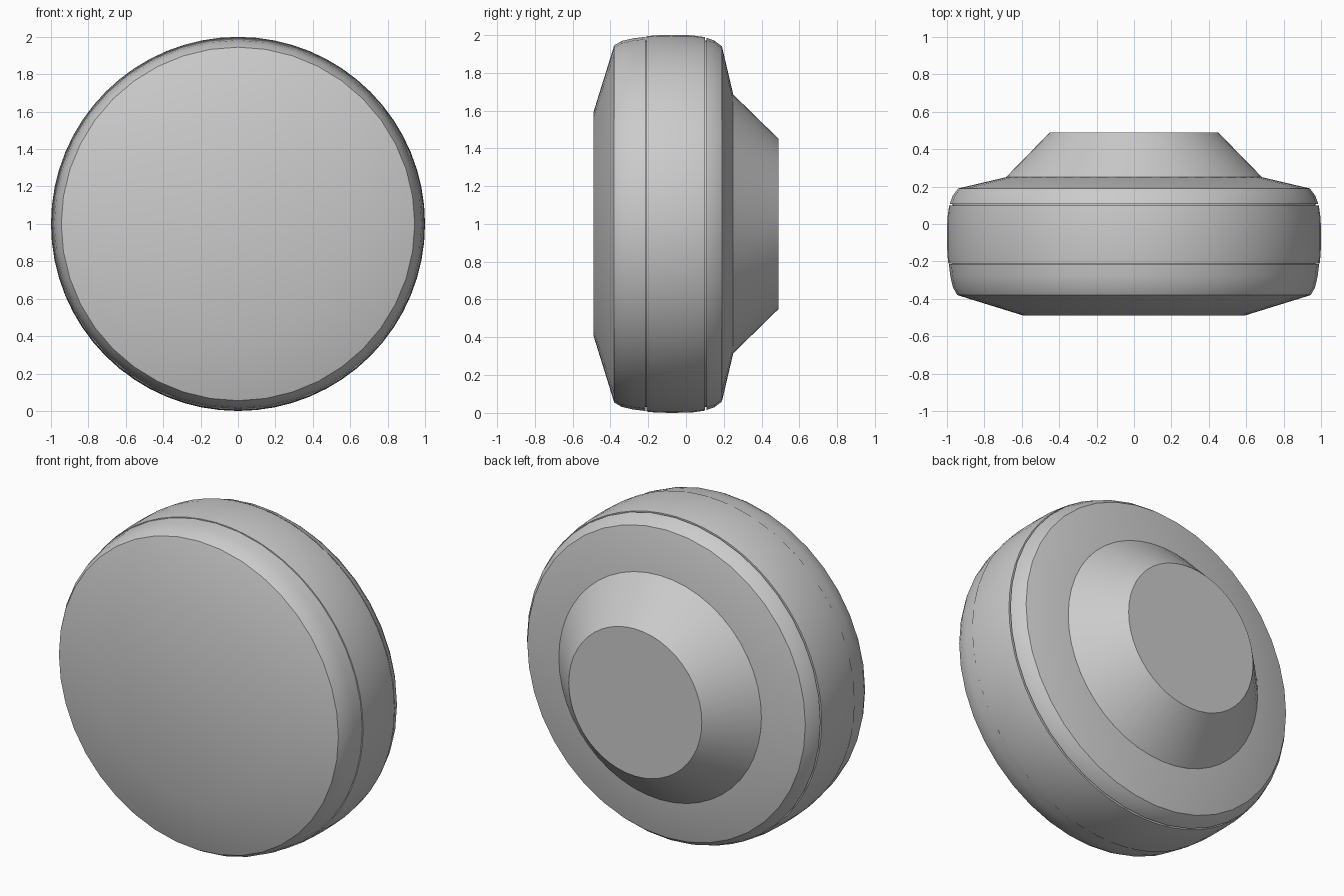
import bpy, math

old = bpy.data.objects.get("Cube")
if old:
    bpy.data.objects.remove(old, do_unlink=True)

grey = bpy.data.materials.new("plain_grey")
grey.use_nodes = True
colour = (0.6, 0.6, 0.6, 1)
grey.diffuse_color = colour
grey.node_tree.nodes["Principled BSDF"].inputs["Base Color"].default_value = colour


def turned_part(name, profile, sides, angle):
    """Turn (y, radius) points about the wheel axle and close both ends."""
    verts, faces = [], []
    for y, r in profile:
        for i in range(sides):
            a = 2 * math.pi * i / sides
            verts.append((r * math.cos(a), y, 1 + r * math.sin(a)))
    for k in range(len(profile) - 1):
        for i in range(sides):
            j = (i + 1) % sides
            a, b = k * sides, (k + 1) * sides
            faces.append((a + i, b + i, b + j, a + j))
    last = (len(profile) - 1) * sides
    faces.append(tuple(range(sides)))
    faces.append(tuple(last + i for i in reversed(range(sides))))
    mesh = bpy.data.meshes.new(name)
    mesh.from_pydata(verts, [], faces)
    mesh.materials.append(grey)
    obj = bpy.data.objects.new(name, mesh)
    bpy.context.collection.objects.link(obj)
    bpy.ops.object.select_all(action="DESELECT")
    obj.select_set(True)
    bpy.context.view_layer.objects.active = obj
    # Outward faces, soft rounding with crisp edges
    bpy.ops.object.mode_set(mode="EDIT")
    bpy.ops.mesh.select_all(action="SELECT")
    bpy.ops.mesh.normals_make_consistent(inside=False)
    bpy.ops.object.mode_set(mode="OBJECT")
    bpy.ops.object.shade_smooth_by_angle(angle=math.radians(angle))
    return obj


# Domed front cap with a flat centre
turned_part("front_cap", [(-0.49, 0.59), (-0.38, 0.945), (-0.34, 0.968),
                          (-0.28, 0.982), (-0.213, 0.99)], 40, 30)

# Outer band around the middle
turned_part("middle_band", [(-0.21, 0.993), (-0.16, 0.998), (-0.08, 1.0),
                            (0.03, 0.998), (0.1, 0.988)], 64, 30)

# Narrow core that fills the seams
turned_part("inner_core", [(-0.23, 0.97), (0.13, 0.97)], 64, 30)

# Rounded back cap
turned_part("back_cap", [(0.108, 0.985), (0.15, 0.97), (0.19, 0.94),
                         (0.25, 0.685)], 40, 30)

# Tapered hub on the back
turned_part("back_hub", [(0.24, 0.685), (0.25, 0.685), (0.49, 0.45)], 48, 30)
